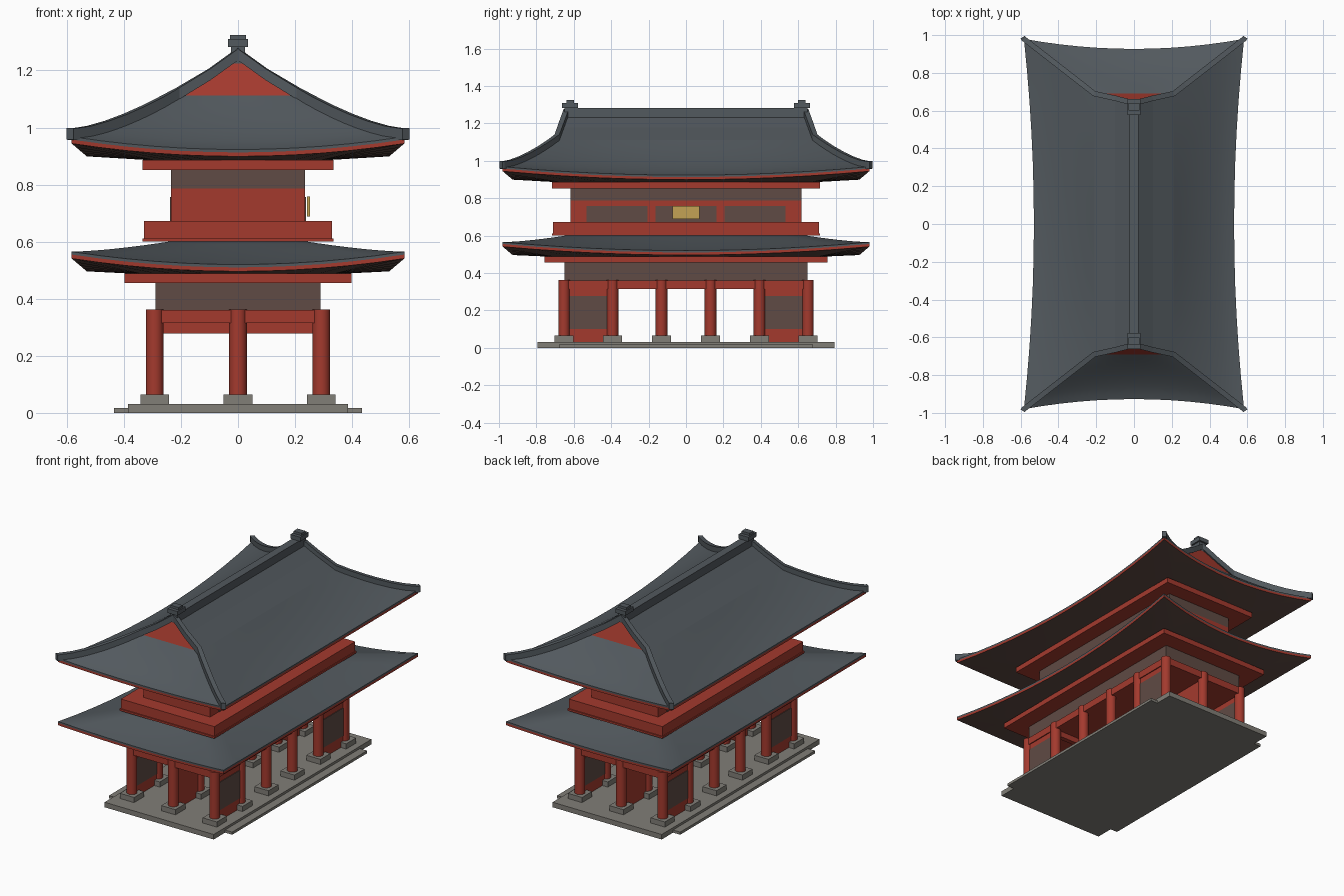
import bpy, bmesh
from mathutils import Vector

if "Cube" in bpy.data.objects:
    bpy.data.objects.remove(bpy.data.objects["Cube"])


def material(name, color):
    m = bpy.data.materials.new(name)
    m.use_nodes = True
    m.diffuse_color = (*color, 1)
    m.node_tree.nodes["Principled BSDF"].inputs["Base Color"].default_value = (*color, 1)
    return m


RED = material("red lacquer", (0.37, 0.042, 0.027))
ROOF = material("slate roof", (0.085, 0.1, 0.112))
BROWN = material("dark timber", (0.115, 0.07, 0.058))
STONE = material("stone", (0.22, 0.21, 0.185))
GOLD = material("gold", (0.55, 0.36, 0.09))


def finish(bm, name, mats, smooth=False):
    bmesh.ops.recalc_face_normals(bm, faces=bm.faces)
    mesh = bpy.data.meshes.new(name)
    bm.to_mesh(mesh)
    bm.free()
    for m in mats:
        mesh.materials.append(m)
    ob = bpy.data.objects.new(name, mesh)
    bpy.context.collection.objects.link(ob)
    if smooth:
        bpy.ops.object.select_all(action="DESELECT")
        ob.select_set(True)
        bpy.context.view_layer.objects.active = ob
        bpy.ops.object.shade_smooth_by_angle(angle=0.5)
    return ob


def box(name, mat, hx, hy, z0, z1, x=0, y=0):
    """Box from half widths, bottom and top."""
    bm = bmesh.new()
    bmesh.ops.create_cube(bm, size=1)
    for v in bm.verts:
        v.co = (x + v.co.x * 2 * hx, y + v.co.y * 2 * hy, z0 if v.co.z < 0 else z1)
    return finish(bm, name, [mat])


def loft(bm, rings):
    """Skin closed rings; returns the faces of each band."""
    loops = [[bm.verts.new(p) for p in r] for r in rings]
    bands = []
    for a, b in zip(loops, loops[1:]):
        n = len(a)
        bands.append([bm.faces.new((a[i], a[(i + 1) % n], b[(i + 1) % n], b[i])) for i in range(n)])
    caps = [bm.faces.new(loops[0]), bm.faces.new(loops[-1])]
    return bands, caps


# Upswept hipped roofs
INSET, SAG, SEGS, ROWS = 0.053, 0.045, 12, 8


def hip_point(inner, outer, w):
    curve = 1 - (1 - w) ** 1.5
    return Vector((inner[0] + (outer[0] - inner[0]) * w,
                   inner[1] + (outer[1] - inner[1]) * w,
                   inner[2] + (outer[2] - inner[2]) * curve))


def roof_ring(c, w):
    pts = []
    corners = [(1, -1), (1, 1), (-1, 1), (-1, -1)]
    for k in range(4):
        a, b = corners[k], corners[(k + 1) % 4]
        for i in range(SEGS):
            t = i / SEGS
            sx, sy = a[0] + (b[0] - a[0]) * t, a[1] + (b[1] - a[1]) * t
            dip = w * (1 - (2 * t - 1) ** 2)
            x, y = sx * c.x, sy * c.y
            if k % 2 == 0:
                x -= sx * INSET * dip
            else:
                y -= sy * INSET * dip
            pts.append(Vector((x, y, c.z - SAG * dip)))
    return pts


def hipped_roof(name, inner, outer, soffit):
    rings = [roof_ring(hip_point(inner, outer, r / ROWS), r / ROWS) for r in range(ROWS + 1)]
    eave = rings[-1]
    rings.append([p - Vector((0, 0, 0.01)) for p in eave])
    rings.append([p - Vector((0, 0, 0.024)) for p in eave])
    rings.append(roof_ring(Vector(soffit), 0))
    bm = bmesh.new()
    bands, caps = loft(bm, rings)
    for f in bands[-2]:
        f.material_index = 1
    for f in bands[-1] + [caps[1]]:
        f.material_index = 2
    finish(bm, name, [ROOF, RED, BROWN], True)


UP_IN, UP_OUT = (0.21, 0.69, 1.112), (0.583, 0.98, 0.968)
hipped_roof("lower_roof", (0.23, 0.63, 0.602), (0.583, 0.98, 0.565), (0.33, 0.7, 0.486))
hipped_roof("upper_roof", UP_IN, UP_OUT, (0.28, 0.66, 0.884))

# Gabled top with red end walls leaning inwards
RIDGE_Z = 1.25
bm = bmesh.new()
profile = [(-0.21, 1.112), (-0.1, 1.178), (0, RIDGE_Z), (0.1, 1.178), (0.21, 1.112)]


def verge_y(z):
    return 0.69 - 0.05 * (z - 1.112) / (RIDGE_Z - 1.112)


bands, caps = loft(bm, [[(x, s * verge_y(z), z) for x, z in profile] for s in (-1, 1)])
for f in caps:
    f.material_index = 1
finish(bm, "gable_roof", [ROOF, RED])

# Raised tiles along the gable edges and hips
path = [Vector((x, verge_y(z), z)) for x, z in profile[2:]]
path += [hip_point(UP_IN, UP_OUT, w / 6) for w in range(1, 7)]
path.append(path[-1] + Vector((0.006, 0.009, 0.002)))
for sx in (-1, 1):
    for sy in (-1, 1):
        rings = []
        for i, p in enumerate(path):
            d = path[min(i + 1, len(path) - 1)] - path[max(i - 1, 0)]
            side = Vector((d.y, -d.x, 0)).normalized() * 0.014
            ring = [p + side * a + Vector((0, 0, h)) for a, h in
                    ((-1, -0.012), (1, -0.012), (1, 0.028), (-1, 0.028))]
            rings.append([(q.x * sx, q.y * sy, q.z) for q in ring])
        bm = bmesh.new()
        loft(bm, rings)
        finish(bm, "hip_ridge", [ROOF])

# Main ridge and its end ornaments
box("main_ridge", ROOF, 0.025, 0.65, 1.225, 1.283)
for s in (-1, 1):
    box("ridge_end_cap", ROOF, 0.035, 0.042, 1.283, 1.31, y=s * 0.62)
    box("ridge_end_top", ROOF, 0.028, 0.02, 1.31, 1.325, y=s * 0.62)

# Stone platform
box("platform", STONE, 0.385, 0.795, 0, 0.032)
box("platform_step", STONE, 0.435, 0.68, 0, 0.017)

# Columns on stone feet
COL_X, COL_Y = (-0.292, 0, 0.292), (-0.652, -0.393, -0.131, 0.131, 0.393, 0.652)
for x in COL_X:
    for y in COL_Y:
        box("column_foot", STONE, 0.05, 0.05, 0.03, 0.065, x, y)
        bm = bmesh.new()
        bmesh.ops.create_cone(bm, cap_ends=True, segments=16, radius1=0.031, radius2=0.031, depth=0.3)
        bmesh.ops.translate(bm, verts=bm.verts, vec=(x, y, 0.212))
        finish(bm, "column", [RED], True)

# Lower storey walls and beams
box("ceiling_beam", RED, 0.31, 0.67, 0.315, 0.361)
for s in (-1, 1):
    box("cross_beam", RED, 0.28, 0.015, 0.278, 0.32, y=s * 0.393)
    for x in COL_X:
        box("end_bay_wall", RED, 0.012, 0.13, 0.03, 0.32, x, s * 0.522)
        if x:
            box("end_bay_panel", BROWN, 0.016, 0.1, 0.1, 0.278, x, s * 0.522)
box("lower_frieze", BROWN, 0.29, 0.65, 0.36, 0.456)
box("lower_eave_beam", RED, 0.397, 0.757, 0.455, 0.488)

# Upper storey
box("balcony_base", RED, 0.335, 0.717, 0.6, 0.612)
box("balcony", RED, 0.33, 0.71, 0.61, 0.673)
box("upper_wall", RED, 0.235, 0.617, 0.6, 0.787)
box("upper_frieze", BROWN, 0.235, 0.617, 0.787, 0.852)
box("upper_eave_beam", RED, 0.335, 0.717, 0.852, 0.886)
for s in (-1, 1):
    for y in (-0.37, 0, 0.37):
        box("upper_panel", BROWN, 0.003, 0.163, 0.673, 0.757, s * 0.235, y)
box("plaque", GOLD, 0.006, 0.072, 0.688, 0.759, 0.247)
